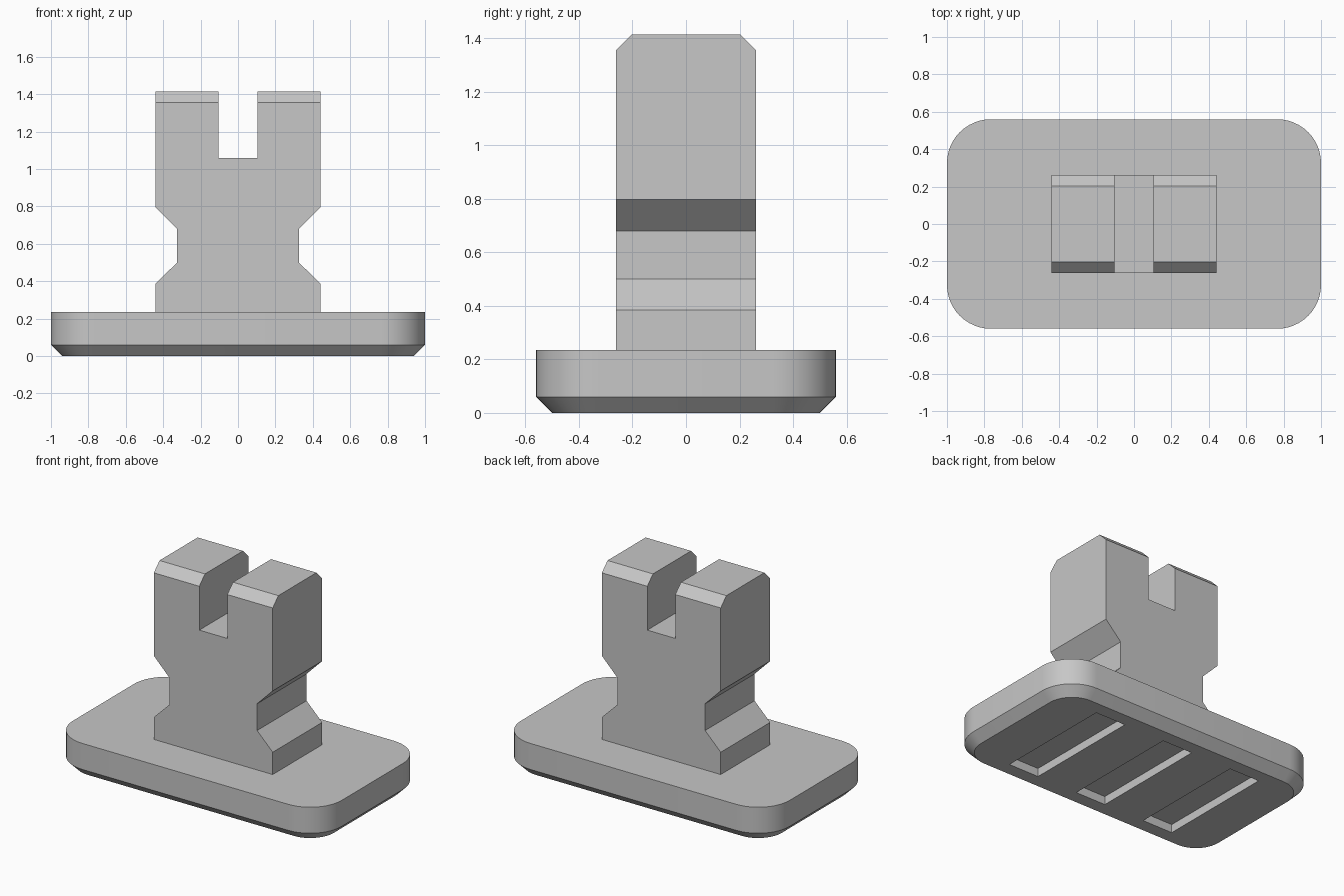
import bpy, bmesh
from math import sin, cos, pi, radians

cube = bpy.data.objects.get("Cube")
if cube:
    bpy.data.objects.remove(cube, do_unlink=True)

grey = bpy.data.materials.new("plain grey")
grey.use_nodes = True
grey.diffuse_color = (0.57, 0.57, 0.57, 1)
grey.node_tree.nodes["Principled BSDF"].inputs["Base Color"].default_value = grey.diffuse_color


def finish(name, bm):
    bmesh.ops.recalc_face_normals(bm, faces=bm.faces)
    mesh = bpy.data.meshes.new(name)
    bm.to_mesh(mesh)
    bm.free()
    mesh.materials.append(grey)
    obj = bpy.data.objects.new(name, mesh)
    bpy.context.collection.objects.link(obj)
    return obj


def activate(obj):
    bpy.ops.object.select_all(action='DESELECT')
    obj.select_set(True)
    bpy.context.view_layer.objects.active = obj


def rounded_ring(bm, z, inset, half_x=1.0, half_y=0.56, radius=0.235, steps=12):
    """Rounded rectangle of vertices at height z, offset inwards by inset."""
    ring = []
    corners = [(1, 1), (-1, 1), (-1, -1), (1, -1)]
    for quarter, (sx, sy) in enumerate(corners):
        for i in range(steps + 1):
            a = (quarter + i / steps) * pi / 2
            ring.append(bm.verts.new((sx * (half_x - radius) + (radius - inset) * cos(a),
                                      sy * (half_y - radius) + (radius - inset) * sin(a), z)))
    return ring


# Base plate: rounded slab with a chamfered lower rim
TOP, CHAMFER = 0.235, 0.06
bm = bmesh.new()
rings = [rounded_ring(bm, z, inset) for z, inset in ((0, CHAMFER), (CHAMFER, 0), (TOP, 0))]
for low, high in zip(rings, rings[1:]):
    for i in range(len(low)):
        j = (i + 1) % len(low)
        bm.faces.new((low[i], low[j], high[j], high[i]))
bm.faces.new(rings[0])
bm.faces.new(rings[-1])
base = finish("base_plate", bm)

# Three shallow grooves cut into the underside
bm = bmesh.new()
DEPTH = 0.056
for x in (-0.53, 0, 0.53):
    box = bmesh.ops.create_cube(bm, size=1)["verts"]
    bmesh.ops.scale(bm, vec=(0.226, 0.82, 2 * DEPTH), verts=box)
    bmesh.ops.translate(bm, vec=(x, 0, 0), verts=box)
cutter = finish("groove_cutter", bm)
cutter.hide_render = True
activate(base)
mod = base.modifiers.new("grooves", 'BOOLEAN')
mod.operation = 'DIFFERENCE'
mod.solver = 'EXACT'
mod.object = cutter
bpy.ops.object.modifier_apply(modifier=mod.name)
bpy.data.objects.remove(cutter, do_unlink=True)
activate(base)
bpy.ops.object.shade_smooth_by_angle(angle=radians(30))

# Post: waisted and slotted profile, extruded front to back
PEAK, HALF_DEPTH = 1.415, 0.2625
half = [(0.442, TOP), (0.442, 0.385), (0.326, 0.50), (0.326, 0.68),
        (0.442, 0.797), (0.442, PEAK), (0.104, PEAK), (0.104, 1.06)]
outline = half + [(-x, z) for x, z in reversed(half)]
bm = bmesh.new()
front = bm.faces.new([bm.verts.new((x, -HALF_DEPTH, z)) for x, z in outline])
extruded = bmesh.ops.extrude_face_region(bm, geom=[front], use_keep_orig=True)["geom"]
bmesh.ops.translate(bm, vec=(0, 2 * HALF_DEPTH, 0),
                    verts=[g for g in extruded if isinstance(g, bmesh.types.BMVert)])
bmesh.ops.recalc_face_normals(bm, faces=bm.faces)

# Chamfer the front and back top edges of both prongs
top_edges = [e for e in bm.edges
             if all(v.co.z > PEAK - 0.01 for v in e.verts)
             and abs(e.verts[0].co.y - e.verts[1].co.y) < 0.01]
bmesh.ops.bevel(bm, geom=top_edges, offset=0.06, segments=1, affect='EDGES')

# The post stands directly on the plate, so its bottom stays open
bottom = [f for f in bm.faces if all(v.co.z < TOP + 0.01 for v in f.verts)]
bmesh.ops.delete(bm, geom=bottom, context='FACES')
finish("slotted_post", bm)
